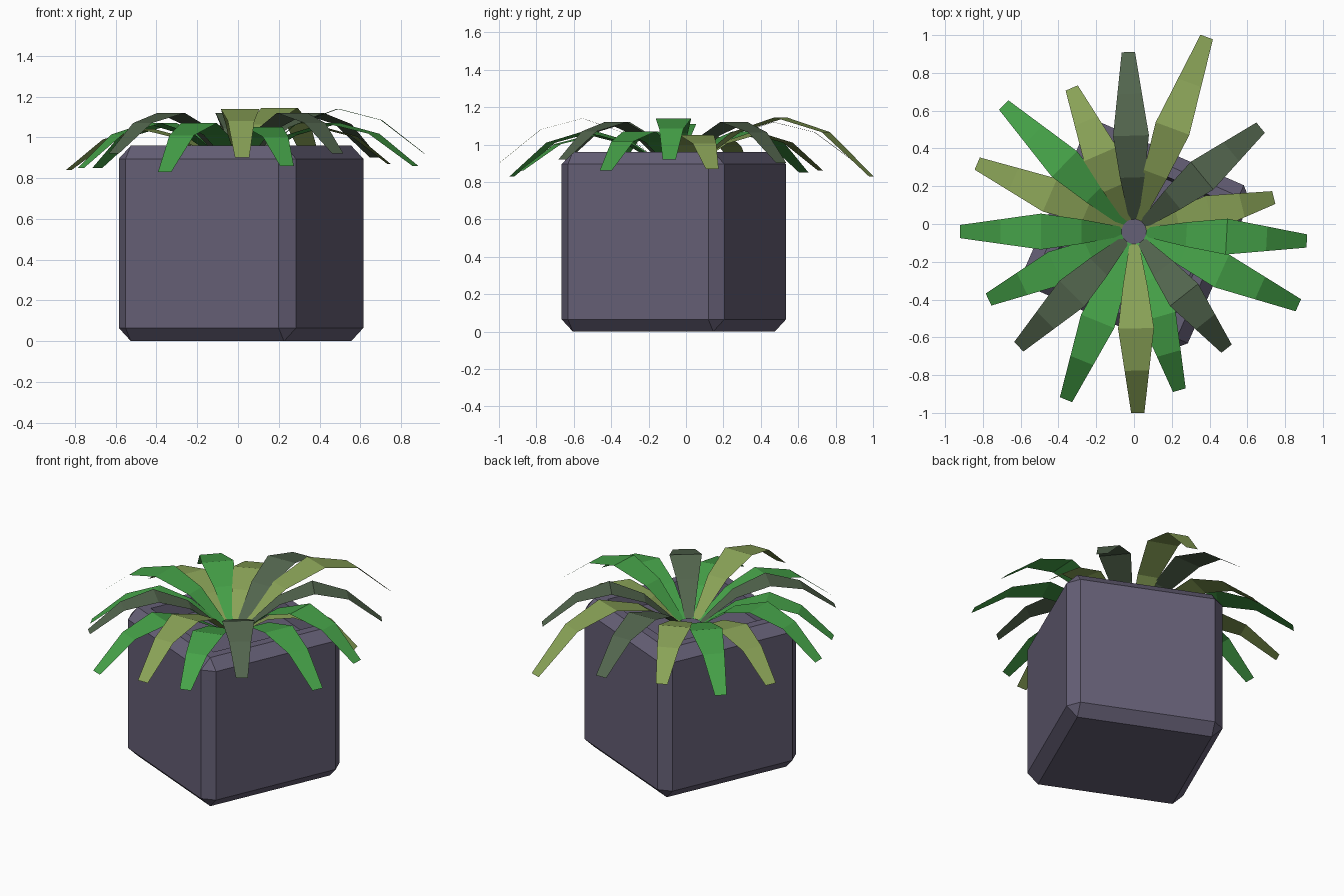
import bpy, bmesh
from math import radians
from mathutils import Vector, Matrix

if "Cube" in bpy.data.objects:
    bpy.data.objects.remove(bpy.data.objects["Cube"])


def material(name, rgb):
    m = bpy.data.materials.new(name)
    m.diffuse_color = (*rgb, 1)
    m.use_nodes = True
    m.node_tree.nodes["Principled BSDF"].inputs["Base Color"].default_value = m.diffuse_color
    return m


def finish(bm, name, mat):
    mesh = bpy.data.meshes.new(name)
    bm.to_mesh(mesh)
    bm.free()
    mesh.materials.append(mat)
    ob = bpy.data.objects.new(name, mesh)
    bpy.context.collection.objects.link(ob)
    return ob


purple = material("pot_purple", (0.13, 0.115, 0.18))
greens = {
    "G": material("bright_green", (0.06, 0.36, 0.065)),
    "O": material("olive_green", (0.25, 0.36, 0.095)),
    "D": material("dark_green", (0.085, 0.13, 0.075)),
}

# Pot: chamfered cube, turned, with a recessed top
H = 0.96
bm = bmesh.new()
bmesh.ops.create_cube(bm, size=1, matrix=Matrix.Translation((0, 0, H / 2)) @ Matrix.Diagonal((0.95, 0.95, H, 1)))
bmesh.ops.bevel(bm, geom=bm.edges[:], offset=0.065, segments=1, affect='EDGES')
top = max(bm.faces, key=lambda f: f.calc_center_median().z)
bmesh.ops.inset_region(bm, faces=[top], thickness=0.08)
bmesh.ops.inset_region(bm, faces=[top], thickness=0.02, depth=-0.09)
pot = finish(bm, "pot", purple)
pot.location = (0.015, -0.065, 0)
pot.rotation_euler.z = radians(-23.7)

# Leaves: flat strips arching out from the middle
# (tip x, tip y, tip z, peak z, colour)
LEAVES = [
    (-0.92, -0.04, 0.88, 1.11, "G"), (-0.83, 0.32, 0.84, 1.04, "O"),
    (-0.69, 0.63, 0.85, 1.07, "G"), (-0.33, 0.72, 0.86, 1.06, "O"),
    (-0.03, 0.91, 0.90, 1.12, "D"), (0.385, 0.99, 0.83, 1.145, "O"),
    (0.67, 0.51, 0.90, 1.12, "D"), (0.74, 0.14, 0.87, 1.05, "O"),
    (0.915, -0.09, 0.92, 1.14, "G"), (0.87, -0.43, 0.86, 1.07, "G"),
    (0.49, -0.66, 0.92, 1.12, "D"), (0.24, -0.88, 0.86, 1.05, "G"),
    (0.02, -1.0, 0.90, 1.14, "O"), (-0.36, -0.93, 0.83, 1.07, "G"),
    (-0.61, -0.65, 0.92, 1.12, "D"), (-0.77, -0.40, 0.85, 1.07, "G"),
]
CENTRE = Vector((0, -0.04, 0))
BASE_Z = 0.875
WIDTHS = (0.05, 0.13, 0.19, 0.13, 0.07)

for i, (x, y, tip_z, peak, col) in enumerate(LEAVES):
    tip = Vector((x, y, 0))
    out = (tip - CENTRE).normalized()
    side = Vector((-out.y, out.x, 0))
    start = CENTRE + out * 0.065
    heights = (BASE_Z, BASE_Z + 0.7 * (peak - BASE_Z), peak,
               peak - 0.25 * (peak - tip_z), tip_z)
    bm = bmesh.new()
    prev = None
    for k, (z, w) in enumerate(zip(heights, WIDTHS)):
        p = start.lerp(tip, k / 4) + Vector((0, 0, z))
        row = [bm.verts.new(p + side * w / 2), bm.verts.new(p - side * w / 2)]
        if prev:
            bm.faces.new((prev[0], prev[1], row[1], row[0]))
        prev = row
    finish(bm, f"leaf_{i + 1:02d}", greens[col])
